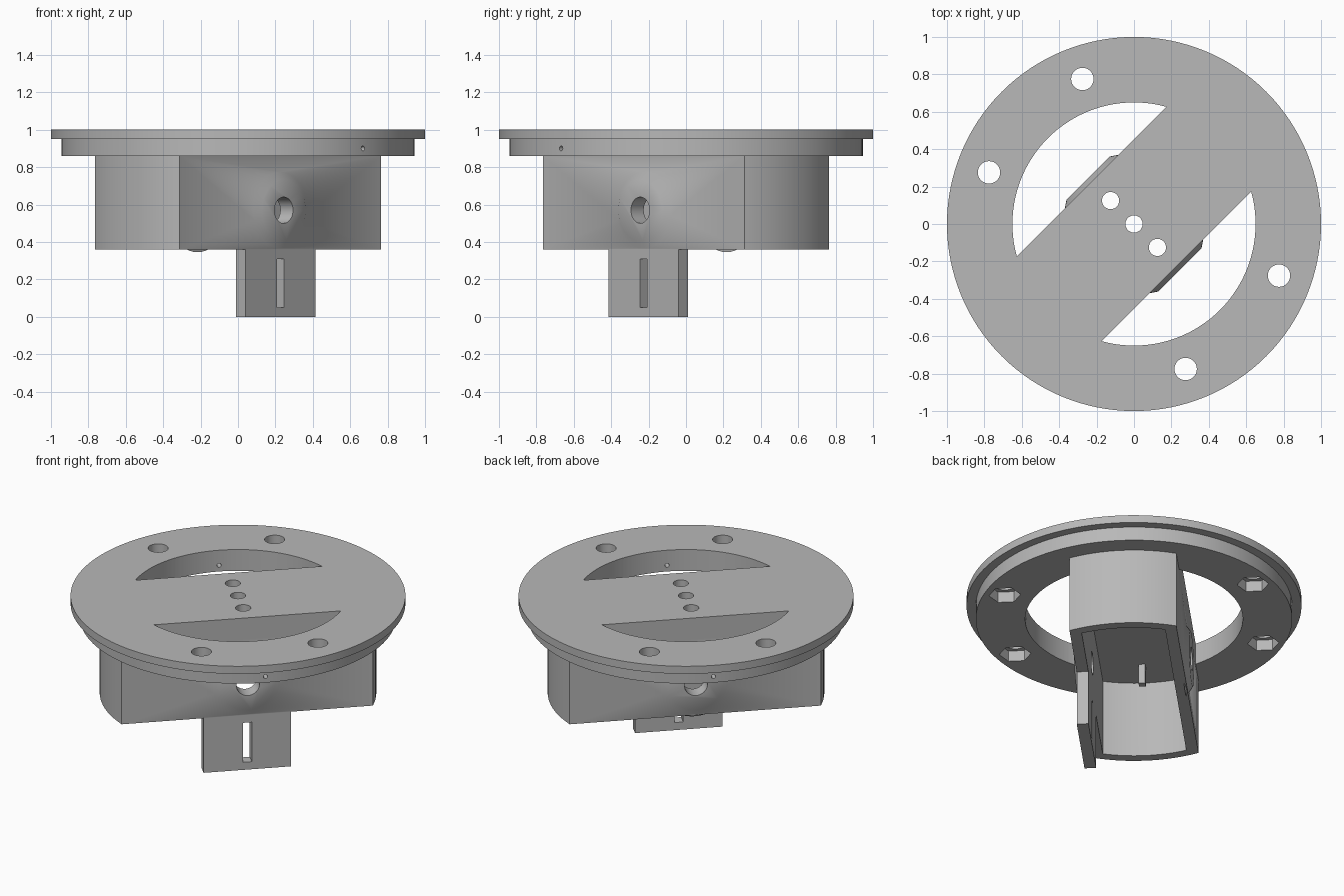
import bpy, bmesh
from math import sin, cos, asin, pi, radians
from mathutils import Matrix

cube = bpy.data.objects.get("Cube")
if cube:
    bpy.data.objects.remove(cube, do_unlink=True)

grey = bpy.data.materials.new("plain grey")
grey.use_nodes = True
grey.diffuse_color = (0.48, 0.48, 0.48, 1)
grey.node_tree.nodes["Principled BSDF"].inputs["Base Color"].default_value = (0.48, 0.48, 0.48, 1)

HALF = 0.32      # half width of the central bar
WALL = 0.07
BODY_LOW, BODY_TOP, TOP = 0.36, 0.86, 1.0
HOLE_Z = 0.57


def finish(name, bm):
    bmesh.ops.recalc_face_normals(bm, faces=bm.faces)
    mesh = bpy.data.meshes.new(name)
    bm.to_mesh(mesh)
    bm.free()
    obj = bpy.data.objects.new(name, mesh)
    bpy.context.collection.objects.link(obj)
    mesh.materials.append(grey)
    return obj


def prism(name, outline, z0, z1):
    bm = bmesh.new()
    face = bm.faces.new([bm.verts.new((x, y, z0)) for x, y in outline])
    top = bmesh.ops.extrude_face_region(bm, geom=[face])["geom"]
    verts = [g for g in top if isinstance(g, bmesh.types.BMVert)]
    bmesh.ops.translate(bm, verts=verts, vec=(0, 0, z1 - z0))
    return finish(name, bm)


def arc(r, a0, a1, n):
    return [(r * cos(a0 + (a1 - a0) * i / n), r * sin(a0 + (a1 - a0) * i / n)) for i in range(n + 1)]


def barrel(r, half):
    """Straight-sided outline with two round ends."""
    a = asin(half / r)
    return arc(r, -a, a, 16) + arc(r, pi - a, pi + a, 16)


def box(name, x, y0, y1, z0, z1, cx=0):
    return prism(name, [(cx - x, y0), (cx + x, y0), (cx + x, y1), (cx - x, y1)], z0, z1)


def cylinder(name, r1, r2, depth, loc, sides=48, axis="Z", turn=0):
    bm = bmesh.new()
    m = Matrix.Translation(loc)
    if axis == "Y":
        m = m @ Matrix.Rotation(radians(turn or 90), 4, "X")
    bmesh.ops.create_cone(bm, cap_ends=True, segments=sides, radius1=r1, radius2=r2, depth=depth, matrix=m)
    return finish(name, bm)


def combine(obj, other, operation="DIFFERENCE"):
    mod = obj.modifiers.new("join", "BOOLEAN")
    mod.operation, mod.object, mod.solver = operation, other, "EXACT"
    bpy.ops.object.select_all(action="DESELECT")
    bpy.context.view_layer.objects.active = obj
    obj.select_set(True)
    bpy.ops.object.modifier_apply(modifier=mod.name)
    bpy.data.objects.remove(other, do_unlink=True)


# Round mounting plate with a narrower step below the rim
plate_profile = [(0, BODY_TOP), (0.945, BODY_TOP), (0.945, 0.95), (1, 0.95), (1, TOP), (0, TOP)]
bm = bmesh.new()
verts = [bm.verts.new((x, 0, z)) for x, z in plate_profile]
edges = [bm.edges.new(pair) for pair in zip(verts, verts[1:])]
bmesh.ops.spin(bm, geom=verts + edges, cent=(0, 0, 0), axis=(0, 0, 1), angle=2 * pi, steps=128)
bmesh.ops.remove_doubles(bm, verts=bm.verts, dist=0.0001)
plate = finish("mounting_plate", bm)

# Two crescent openings beside the bar, and a pinhole through each rim
a = asin(HALF / 0.65)
for side in (-1, 1):
    opening = [(x, side * y) for x, y in arc(0.65, a, pi - a, 48)]
    combine(plate, prism("opening_cutter", opening, 0.8, 1.1))
    combine(plate, cylinder("pin_cutter", 0.013, 0.013, 0.5, (0, side * 0.84, 0.9), 16, "Y"))

# Screw holes with hexagonal nut pockets underneath
for base in (-pi / 2, pi / 2):
    for offset in (-1, 1):
        ang = base + offset * radians(25.4)
        x, y = 0.823 * cos(ang), 0.823 * sin(ang)
        combine(plate, cylinder("screw_cutter", 0.06, 0.06, 0.6, (x, y, 0.95), 32))
        hexagon = [(x + px, y + py) for px, py in arc(0.095, pi / 2, pi / 2 + 5 * pi / 3, 5)]
        combine(plate, prism("nut_cutter", hexagon, 0.8, 0.93))

# Row of three holes across the bar
for y in (-0.177, 0, 0.177):
    combine(plate, cylinder("bar_cutter", 0.046, 0.046, 0.6, (0, y, 0.95), 32))

# Hollow body, open at the bottom, with a low boss on each side
body = prism("hollow_body", barrel(0.826, HALF), BODY_LOW, BODY_TOP)
for side in (-1, 1):
    boss = cylinder("boss", 0.225, 0.165, 0.04, (0, side * (HALF + 0.006), HOLE_Z), 48, "Y", -90 * side)
    combine(body, boss, "UNION")
combine(body, prism("cavity_cutter", barrel(0.765, HALF - WALL), 0.2, 1.1))
combine(body, cylinder("cross_hole_cutter", 0.07, 0.07, 1, (0, 0, HOLE_Z), 48, "Y"))

# Slotted tab below the front wall
tab = box("slotted_tab", 0.265, -HALF, -HALF + WALL, 0, BODY_LOW)
combine(tab, box("slot_cutter", 0.027, -0.5, 0, 0.05, 0.31))

# Small peg under the roof of the cavity
peg = box("inner_peg", 0.02, -0.02, 0.02, 0.73, BODY_TOP, -0.56)

# Turn everything diagonally and shade
for obj in (plate, body, tab, peg):
    obj.data.transform(Matrix.Rotation(pi / 4, 4, "Z"))
    bpy.ops.object.select_all(action="DESELECT")
    bpy.context.view_layer.objects.active = obj
    obj.select_set(True)
    bpy.ops.object.shade_smooth_by_angle(angle=radians(38))
